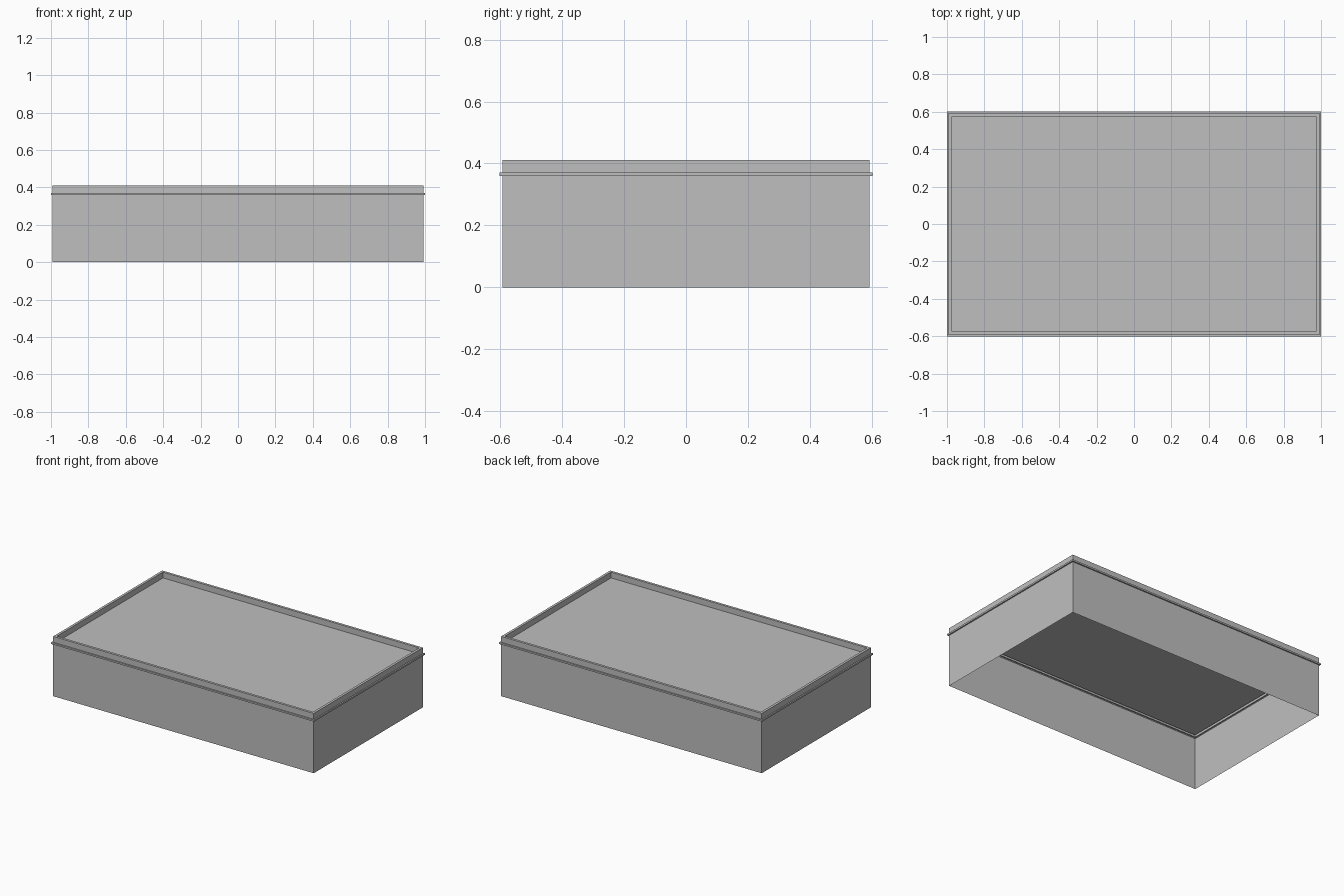
import bpy
import bmesh

cube = bpy.data.objects.get("Cube")
if cube:
    bpy.data.objects.remove(cube, do_unlink=True)

grey = bpy.data.materials.new("plain grey")
grey.use_nodes = True
colour = (0.52, 0.52, 0.52, 1)
grey.diffuse_color = colour
grey.node_tree.nodes["Principled BSDF"].inputs["Base Color"].default_value = colour

HALF_X, HALF_Y = 1.0, 0.602
FLANGE_LOW, FLANGE_HIGH, TOP = 0.36, 0.371, 0.411
WALL, INNER = 0.009, 0.026      # insets from the flange edge


def rectangular_sweep(name, profile, capped=False):
    """Sweep (inset, height) points around the rectangle; optionally fill the last ring."""
    bm = bmesh.new()
    rings = []
    for inset, z in profile:
        x, y = HALF_X - inset, HALF_Y - inset
        rings.append([bm.verts.new((sx * x, sy * y, z))
                      for sx, sy in ((-1, -1), (1, -1), (1, 1), (-1, 1))])
    for low, high in zip(rings, rings[1:]):
        for i in range(4):
            j = (i + 1) % 4
            bm.faces.new((low[i], low[j], high[j], high[i]))
    if capped:
        bm.faces.new(rings[-1])
    mesh = bpy.data.meshes.new(name)
    bm.to_mesh(mesh)
    bm.free()
    mesh.materials.append(grey)
    obj = bpy.data.objects.new(name, mesh)
    bpy.context.collection.objects.link(obj)
    return obj


# Thin side walls, open underneath
rectangular_sweep("side_walls", [(WALL, 0), (WALL, FLANGE_LOW)])

# Narrow hollow flange running around the outside
rectangular_sweep("outer_flange", [(WALL, FLANGE_LOW), (0, FLANGE_LOW),
                                   (0, FLANGE_HIGH), (WALL, FLANGE_HIGH)])

# Raised rim folded inwards and down to the recessed panel
rectangular_sweep("raised_rim", [(WALL, FLANGE_HIGH), (WALL, TOP),
                                 (INNER, TOP), (INNER, FLANGE_HIGH)])

# Recessed top panel
rectangular_sweep("top_panel", [(INNER, FLANGE_HIGH)], capped=True)
